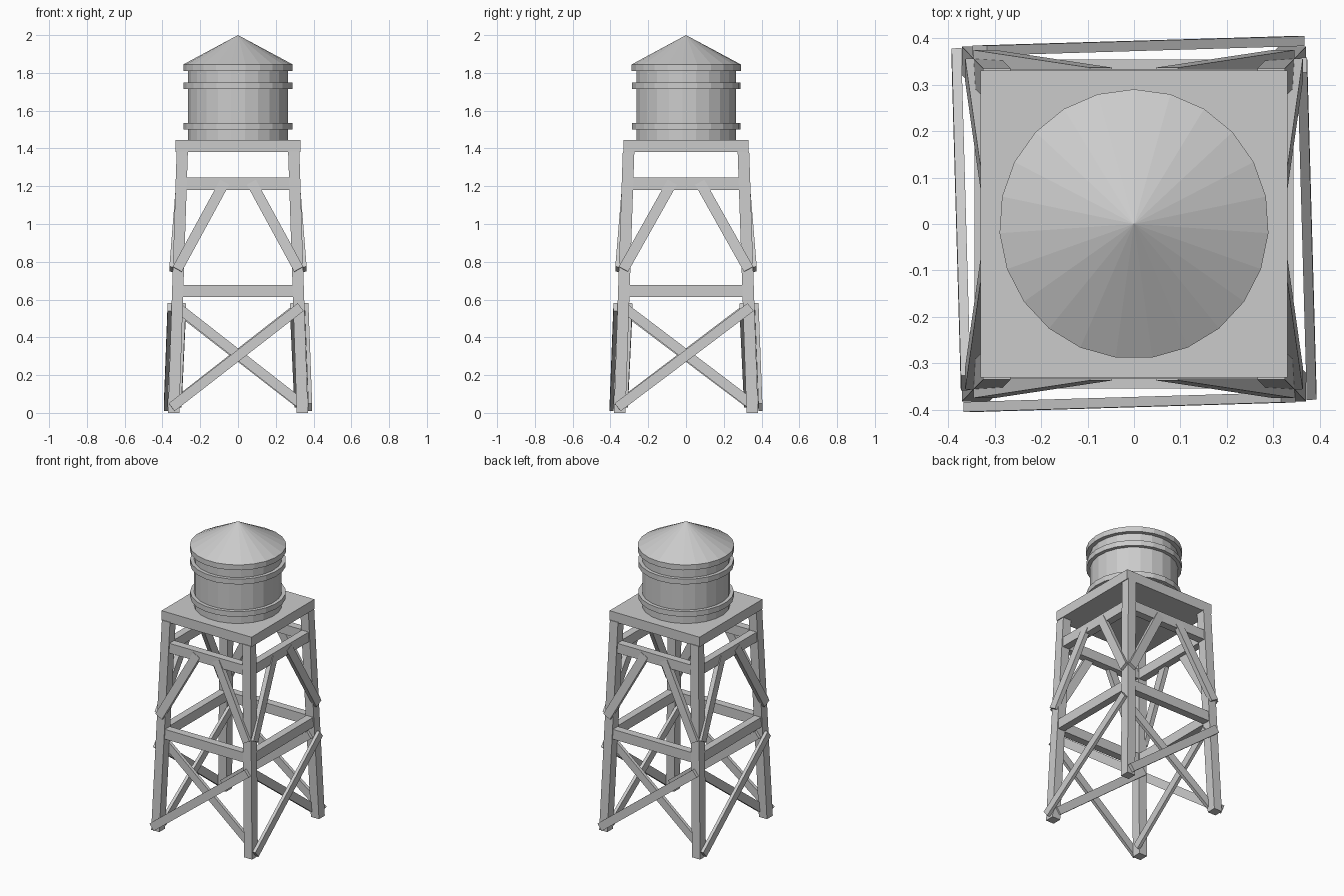
import bpy, bmesh, math
from mathutils import Vector, Matrix

if "Cube" in bpy.data.objects:
    bpy.data.objects.remove(bpy.data.objects["Cube"])

SX, SY = 0.99, 1.02   # tower is slightly deeper than wide


def finish(name, bm):
    bmesh.ops.recalc_face_normals(bm, faces=bm.faces)
    me = bpy.data.meshes.new(name)
    bm.to_mesh(me)
    bm.free()
    ob = bpy.data.objects.new(name, me)
    bpy.context.collection.objects.link(ob)
    return ob


def lathe(name, rings, n=23):
    # stacked rings of (radius, z); radius 0 closes to a point
    bm = bmesh.new()
    loops = []
    for r, z in rings:
        if r == 0:
            loops.append([bm.verts.new((0, 0, z))] * n)
        else:
            loops.append([bm.verts.new((r * math.sin(2 * math.pi * i / n),
                                        r * math.cos(2 * math.pi * i / n), z)) for i in range(n)])
    for a, b in zip(loops, loops[1:]):
        for i in range(n):
            j = (i + 1) % n
            bm.faces.new(list(dict.fromkeys((a[i], a[j], b[j], b[i]))))
    for l in (loops[0], loops[-1]):
        if len(set(l)) == n:
            bm.faces.new(l)
    return finish(name, bm)


def plank(name, p, q, width, depth, turn):
    # box from p to q lying in the front face, then turned to its side
    p, q = Vector(p), Vector(q)
    x = (q - p).normalized()
    y = Vector((0, 0, 1)).cross(x).normalized() if abs(x.z) < 0.01 else None
    if y is None:
        n = Vector((0, -1, 0))
        y = (n - x * n.dot(x)).normalized()
    z = x.cross(y)
    rot = Matrix((x, y, z)).transposed().to_4x4()
    m = Matrix.Translation((p + q) / 2) @ rot @ Matrix.Diagonal(((q - p).length, depth, width, 1))
    m = Matrix.Diagonal((SX, SY, 1, 1)) @ Matrix.Rotation(turn, 4, 'Z') @ m
    bm = bmesh.new()
    bmesh.ops.create_cube(bm, size=1, matrix=m)
    return finish(name, bm)


# Tank, hoops and roof
lathe("tank", [(0.265, 1.44), (0.265, 1.82)])
lathe("lower_hoop", [(0.288, 1.50), (0.288, 1.535)])
lathe("upper_hoop", [(0.288, 1.715), (0.288, 1.75)])
lathe("roof", [(0.29, 1.81), (0.29, 1.845), (0, 2.0)])

# Platform
bm = bmesh.new()
bmesh.ops.create_cube(bm, size=1, matrix=Matrix.Translation((0, 0, 1.4125)) @ Matrix.Diagonal((0.66, 0.66, 0.065, 1)))
finish("platform", bm)

# Splayed legs
for sx in (-1, 1):
    for sy in (-1, 1):
        bm = bmesh.new()
        bmesh.ops.create_cube(bm, size=1)
        for v in bm.verts:
            c = 0.344 if v.co.z < 0 else 0.298
            v.co = ((sx * c + v.co.x * 0.06) * SX, (sy * c + v.co.y * 0.06) * SY, 0 if v.co.z < 0 else 1.385)
        finish("leg", bm)

# Beams and braces, repeated on the four sides
for i, side in enumerate(("front", "right", "back", "left")):
    t = i * math.pi / 2
    plank(side + "_upper_beam", (-0.295, -0.302, 1.213), (0.295, -0.302, 1.213), 0.065, 0.05, t)
    plank(side + "_lower_beam", (-0.315, -0.322, 0.645), (0.315, -0.322, 0.645), 0.065, 0.05, t)
    for s in (-1, 1):
        plank(side + "_knee_brace", (s * 0.325, -0.352, 0.76), (s * 0.072, -0.315, 1.22), 0.055, 0.03, t)
    plank(side + "_outer_cross_brace", (-0.355, -0.386, 0.03), (0.335, -0.366, 0.56), 0.052, 0.021, t)
    plank(side + "_inner_cross_brace", (0.335, -0.312, 0.05), (-0.325, -0.288, 0.56), 0.052, 0.021, t)
